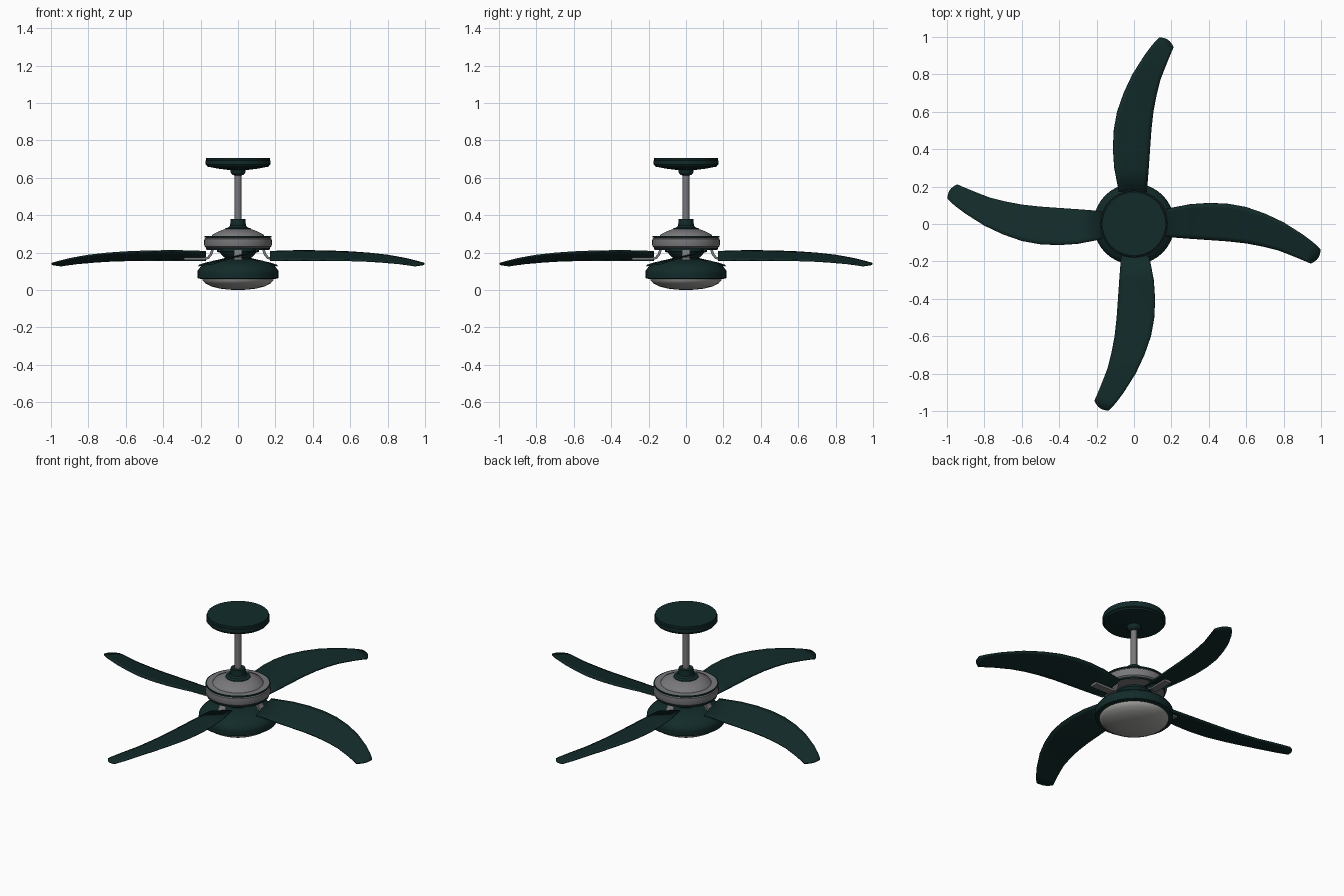
import bpy, bmesh, math
from mathutils import Vector, Matrix

if "Cube" in bpy.data.objects:
    bpy.data.objects.remove(bpy.data.objects["Cube"])


def material(name, rgb):
    m = bpy.data.materials.new(name)
    m.diffuse_color = (*rgb, 1)
    m.use_nodes = True
    m.node_tree.nodes["Principled BSDF"].inputs["Base Color"].default_value = m.diffuse_color
    return m


TEAL = material("dark teal", (0.006, 0.024, 0.023))
GREY = material("brushed grey", (0.19, 0.19, 0.20))
GLASS = material("light grey glass", (0.36, 0.36, 0.35))


def finish(name, bm, mat, angle=35):
    bmesh.ops.recalc_face_normals(bm, faces=bm.faces)
    me = bpy.data.meshes.new(name)
    bm.to_mesh(me)
    bm.free()
    me.materials.append(mat)
    ob = bpy.data.objects.new(name, me)
    bpy.context.collection.objects.link(ob)
    bpy.ops.object.select_all(action='DESELECT')
    ob.select_set(True)
    bpy.context.view_layer.objects.active = ob
    bpy.ops.object.shade_smooth_by_angle(angle=math.radians(angle))
    return ob


def lathe(name, profile, mat, n=40):
    """Spin (radius, z) points round the z axis."""
    bm = bmesh.new()
    vs = [bm.verts.new((r, 0, z)) for r, z in profile]
    es = [bm.edges.new(p) for p in zip(vs, vs[1:])]
    bmesh.ops.spin(bm, geom=vs + es, axis=(0, 0, 1), cent=(0, 0, 0),
                   angle=2 * math.pi, steps=n)
    bmesh.ops.remove_doubles(bm, verts=bm.verts, dist=1e-5)
    return finish(name, bm, mat)


# Ceiling mount and rod
lathe("ceiling_canopy", [(0, .707), (.17, .707), (.17, .695), (.175, .692), (.175, .672),
                         (.168, .668), (.165, .66), (.10, .648), (.04, .641), (.04, .63),
                         (.032, .618), (.018, .612), (0, .612)], TEAL)
lathe("down_rod", [(0, .64), (.018, .64), (.018, .35), (0, .35)], GREY, 20)
lathe("rod_coupling", [(0, .38), (.04, .38), (.042, .345), (.05, .335), (.068, .33),
                       (.07, .315), (0, .315)], TEAL)

# Motor housing with dark seams
lathe("motor_housing", [(0, .328), (.07, .326), (.10, .315), (.135, .298), (.14, .29),
                        (.172, .289), (.176, .284), (.172, .279), (.18, .274), (.182, .245),
                        (.178, .232), (.165, .222), (.165, .215), (0, .215)], GREY)
lathe("upper_seam", [(.16, .289), (.179, .289), (.179, .281), (.16, .281)], TEAL)
lathe("lower_seam", [(.15, .224), (.172, .224), (.172, .216), (.15, .216)], TEAL)

# Neck, light housing and glass bowl
lathe("light_neck", [(0, .217), (.10, .217), (.10, .205), (.085, .185), (.07, .172),
                     (.07, .15), (0, .15)], TEAL)
lathe("light_housing", [(0, .165), (.08, .165), (.13, .158), (.17, .145), (.20, .125),
                        (.215, .105), (.217, .09), (.215, .062), (.19, .058), (0, .058)], TEAL)
lathe("glass_bowl", [(.192, .062), (.19, .052), (.175, .036), (.145, .02), (.10, .008),
                     (.05, .002), (0, 0)], GLASS)

# Blade stations: high edge x, y, z then low edge x, y, z
STATIONS = [
    (.17, .080, .205, .17, -.068, .160), (.30, .105, .209, .30, -.078, .160),
    (.40, .112, .209, .40, -.085, .160), (.50, .108, .207, .50, -.092, .160),
    (.60, .090, .203, .60, -.103, .158), (.70, .055, .196, .69, -.120, .155),
    (.80, .008, .185, .77, -.140, .150), (.90, -.055, .167, .86, -.175, .142),
    (.96, -.100, .152, .915, -.198, .135), (.998, -.135, .141, .945, -.211, .130)]


def blade(name, turn):
    bm = bmesh.new()
    rows, m = [], 8
    for i, s in enumerate(STATIONS):
        a, b = Vector(s[:3]), Vector(s[3:])
        row = []
        for k in range(m + 1):
            t = k / m
            p = a.lerp(b, t)
            if i == len(STATIONS) - 1:          # rounded tip
                p += Vector((.013, -.009, 0)) * math.sin(math.pi * t)
            row.append(bm.verts.new(turn @ p))
        rows.append(row)
    for r0, r1 in zip(rows, rows[1:]):
        for k in range(m):
            bm.faces.new((r0[k], r0[k + 1], r1[k + 1], r1[k]))
    ob = finish(name, bm, TEAL)
    mod = ob.modifiers.new("thickness", 'SOLIDIFY')
    mod.thickness = .008
    mod.offset = 0


def blade_arm(name, turn):
    """L-shaped strap: down from the motor, then out under the blade."""
    path = [(.135, .22), (.145, .19), (.16, .172), (.18, .168), (.29, .168)]
    bm = bmesh.new()
    rings = []
    for i, (x, z) in enumerate(path):
        d = Vector(path[min(i + 1, 4)]) - Vector(path[max(i - 1, 0)])
        d.normalize()
        nx, nz = -d.y * .007, d.x * .007
        rings.append([bm.verts.new(turn @ Vector((x + s * nx, w * .022, z + s * nz)))
                      for s, w in ((1, 1), (1, -1), (-1, -1), (-1, 1))])
    for a, b in zip(rings, rings[1:]):
        for k in range(4):
            bm.faces.new((a[k], a[(k + 1) % 4], b[(k + 1) % 4], b[k]))
    bm.faces.new(rings[0])
    bm.faces.new(rings[-1])
    finish(name, bm, GREY)


for i, side in enumerate(("right", "back", "left", "front")):
    turn = Matrix.Rotation(i * math.pi / 2, 4, 'Z')
    blade(side + "_blade", turn)
    blade_arm(side + "_blade_arm", turn)
